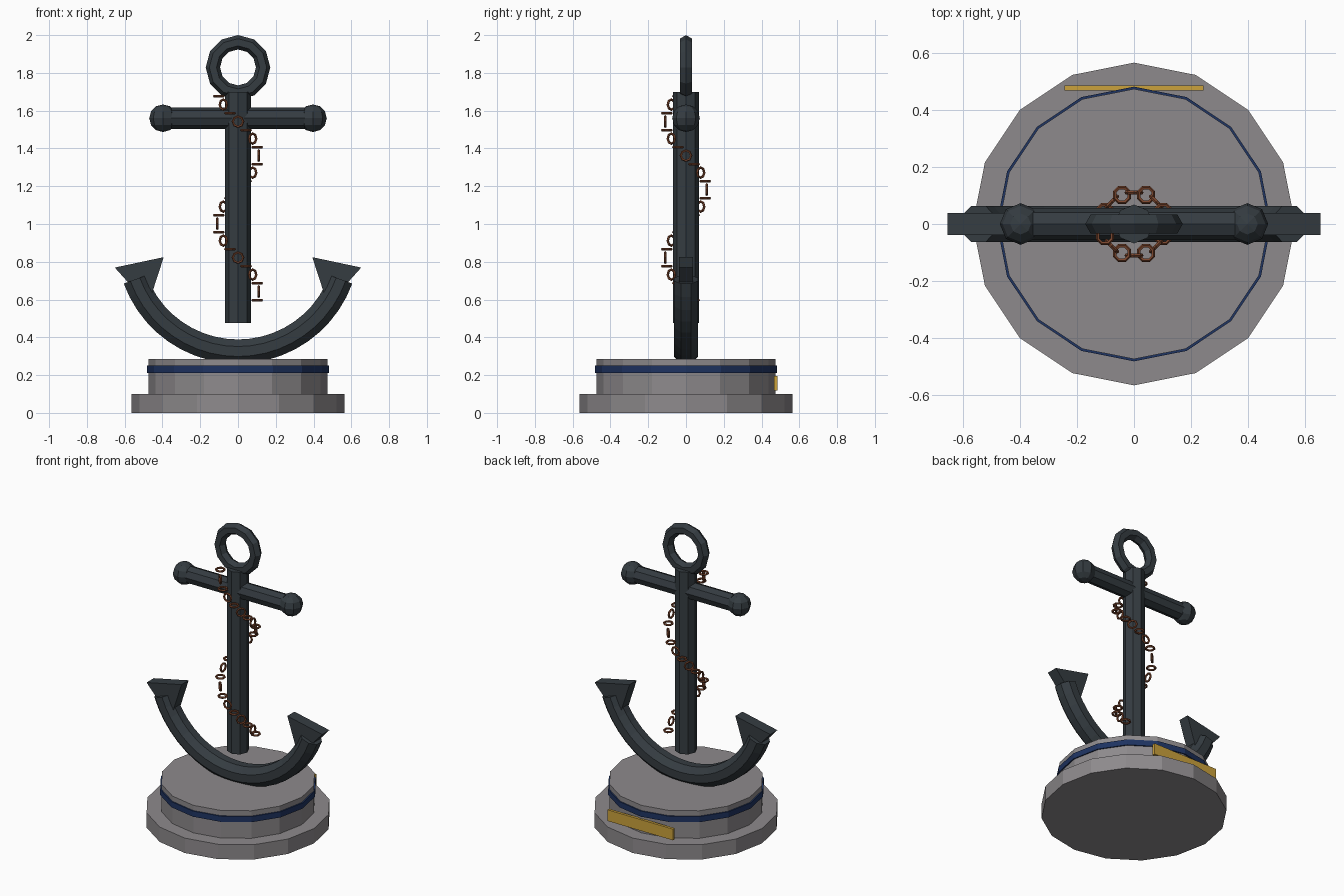
import bpy, bmesh
from math import sin, cos, pi, radians
from mathutils import Matrix, Vector

cube = bpy.data.objects.get("Cube")
if cube:
    bpy.data.objects.remove(cube, do_unlink=True)


def material(name, color):
    m = bpy.data.materials.new(name)
    m.use_nodes = True
    m.diffuse_color = (*color, 1)
    m.node_tree.nodes["Principled BSDF"].inputs["Base Color"].default_value = (*color, 1)
    return m


iron = material("dark iron", (0.035, 0.045, 0.053))
stone = material("grey stone", (0.27, 0.255, 0.265))
navy = material("navy blue", (0.013, 0.033, 0.12))
brass = material("brass", (0.6, 0.36, 0.045))
rust = material("rusty copper", (0.2, 0.062, 0.027))


def finish(bm, name, mat):
    bmesh.ops.recalc_face_normals(bm, faces=bm.faces)
    mesh = bpy.data.meshes.new(name)
    bm.to_mesh(mesh)
    bm.free()
    mesh.materials.append(mat)
    obj = bpy.data.objects.new(name, mesh)
    bpy.context.collection.objects.link(obj)
    return obj


def prism(name, mat, sides, radius, depth, matrix):
    bm = bmesh.new()
    bmesh.ops.create_cone(bm, cap_ends=True, segments=sides, radius1=radius,
                          radius2=radius, depth=depth, matrix=matrix)
    return finish(bm, name, mat)


def disc(name, mat, sides, radius, low, high):
    return prism(name, mat, sides, radius, high - low,
                 Matrix.Translation((0, 0, (low + high) / 2)))


def sweep(bm, major, minor, steps, sides, matrix, start=0, angle=2 * pi, turn=0):
    """Sweep a round section along an arc about the local z axis."""
    closed = angle > 6.28
    rings = []
    for i in range(steps if closed else steps + 1):
        a = start + angle * i / steps
        ring = []
        for j in range(sides):
            b = turn + 2 * pi * j / sides
            r = major + minor * cos(b)
            ring.append(bm.verts.new(matrix @ Vector((r * cos(a), r * sin(a), minor * sin(b)))))
        rings.append(ring)
    for p, q in zip(rings, rings[1:] + (rings[:1] if closed else [])):
        for j in range(sides):
            k = (j + 1) % sides
            bm.faces.new((p[j], q[j], q[k], p[k]))
    if not closed:
        bm.faces.new(rings[0])
        bm.faces.new(rings[-1])


# Stepped pedestal
disc("pedestal_foot", stone, 16, 0.565, 0, 0.10)
disc("pedestal_drum", stone, 16, 0.473, 0.10, 0.285)
disc("blue_band", navy, 16, 0.481, 0.212, 0.25)

# Plaque on the back
bm = bmesh.new()
bmesh.ops.create_cube(bm, size=1, matrix=Matrix.Translation((0, 0.476, 0.157))
                      @ Matrix.Diagonal((0.486, 0.018, 0.075, 1)))
finish(bm, "plaque", brass)

# Shank, stock and stock end balls
disc("shank", iron, 8, 0.068, 0.477, 1.70)
prism("stock", iron, 8, 0.056, 0.8, Matrix.Translation((0, 0, 1.56)) @ Matrix.Rotation(pi / 2, 4, 'Y'))
for side, label in ((1, "left"), (-1, "right")):
    bm = bmesh.new()
    bmesh.ops.create_uvsphere(bm, u_segments=8, v_segments=6, radius=0.073,
                              matrix=Matrix.Translation((side * 0.397, 0, 1.56)))
    finish(bm, label + "_stock_ball", iron)

# Ring at the top
upright = Matrix.Rotation(pi / 2, 4, 'X')
bm = bmesh.new()
sweep(bm, 0.133, 0.038, 12, 6, Matrix.Translation((0, 0, 1.829)) @ upright)
finish(bm, "top_ring", iron)

# Curved arms
bm = bmesh.new()
sweep(bm, 0.58, 0.069, 20, 8, Matrix.Translation((0, 0, 0.905)) @ upright,
      start=radians(200), angle=radians(140), turn=pi / 8)
finish(bm, "curved_arms", iron)

# Triangular flukes on the arm ends
for side, label in ((1, "left"), (-1, "right")):
    bm = bmesh.new()
    place = (Matrix.Translation((side * 0.507, 0, 0.722))
             @ Matrix.Rotation(side * radians(12), 4, 'Y') @ upright)
    corners = [radians(a) for a in (30, 150, 270)]
    ends = [[bm.verts.new(place @ Vector((0.153 * cos(a), 0.153 * sin(a), z))) for a in corners]
            for z in (-0.038, 0.038)]
    for end in ends:
        bm.faces.new(end)
    for j in range(3):
        k = (j + 1) % 3
        bm.faces.new((ends[0][j], ends[0][k], ends[1][k], ends[1][j]))
    finish(bm, label + "_fluke", iron)

# Chain spiralling down the shank, alternate links turned upright
bm = bmesh.new()
for i in range(25):
    turn = radians(202.5 + 22.5 * i)
    place = (Matrix.Rotation(turn, 4, 'Z')
             @ Matrix.Translation((0.11, 0, 1.677 - 0.045 * i)))
    if i % 2:
        place = place @ Matrix.Rotation(pi / 2, 4, 'Y')
    sweep(bm, 0.027, 0.007, 8, 5, place)
finish(bm, "chain", rust)
